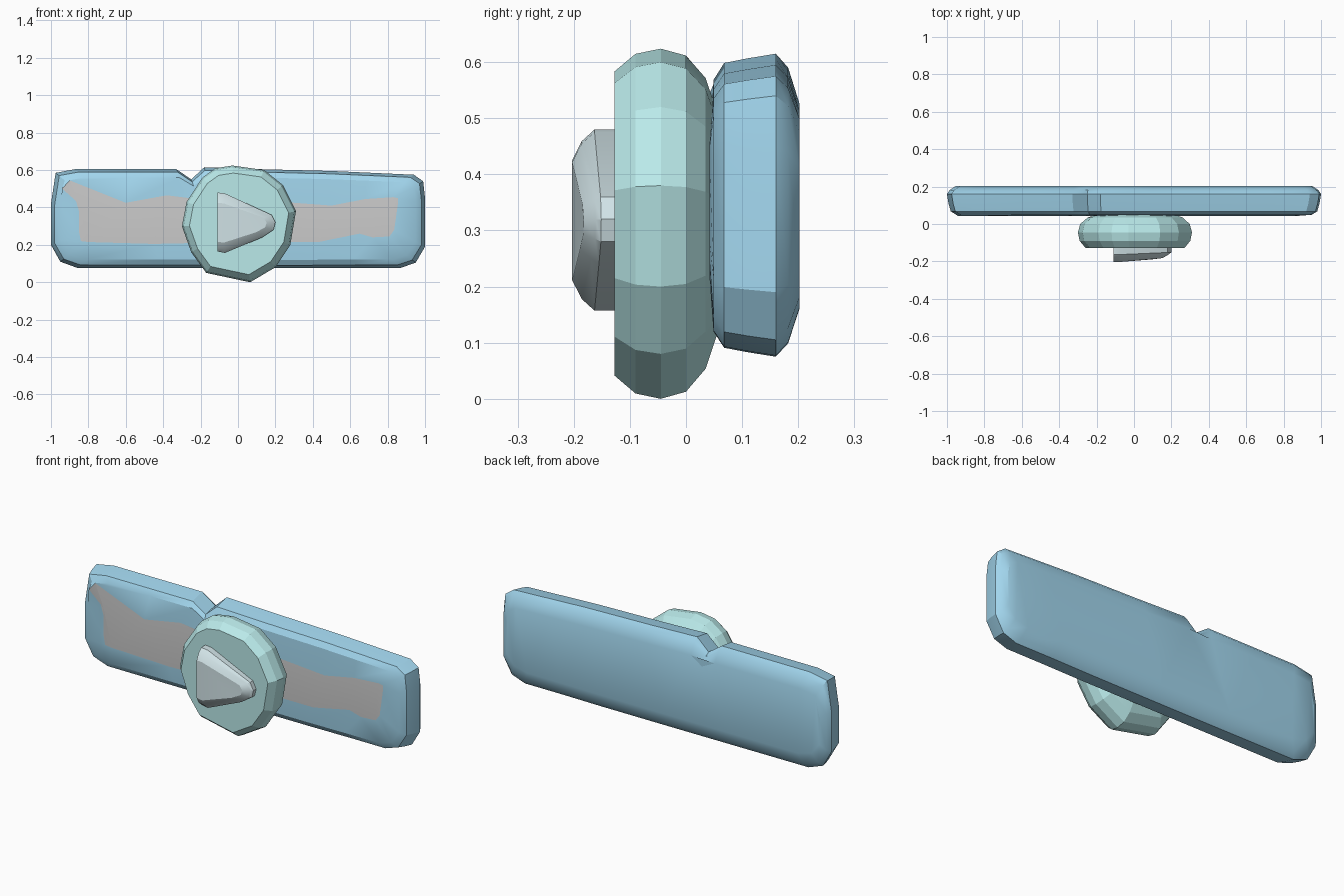
import bpy, bmesh


def material(name, rgb):
    m = bpy.data.materials.new(name)
    m.diffuse_color = (*rgb, 1)
    return m


def loft(name, rings, mats, angle=0.4):
    """Skin a stack of matching rings running front to back, and cap both ends."""
    bm = bmesh.new()
    loops = [[bm.verts.new(p) for p in ring] for ring in rings]
    n = len(loops[0])
    for a, b in zip(loops, loops[1:]):
        for i in range(n):
            j = (i + 1) % n
            bm.faces.new((a[i], a[j], b[j], b[i]))
    front = bm.faces.new(loops[0])
    bm.faces.new(loops[-1])
    front.material_index = len(mats) - 1
    bmesh.ops.triangulate(bm, faces=[f for f in bm.faces if len(f.verts) > 4])
    bmesh.ops.recalc_face_normals(bm, faces=bm.faces)
    me = bpy.data.meshes.new(name)
    bm.to_mesh(me)
    bm.free()
    ob = bpy.data.objects.new(name, me)
    bpy.context.collection.objects.link(ob)
    for m in mats:
        me.materials.append(m)
    bpy.ops.object.select_all(action='DESELECT')
    ob.select_set(True)
    bpy.context.view_layer.objects.active = ob
    bpy.ops.object.shade_smooth_by_angle(angle=angle)
    return ob


def ring(outline, y, centre, sx, sz):
    cx, cz = centre
    return [(cx + (x - cx) * sx, y, cz + (z - cz) * sz) for x, z in outline]


blue = material("bar_blue", (0.36, 0.67, 0.85))
grey = material("panel_grey", (0.7, 0.7, 0.7))
teal = material("disc_teal", (0.49, 0.82, 0.82))
pale = material("arrow_pale", (0.64, 0.77, 0.8))

# Long bar: notched outline, with a wavy grey panel as its front face
bar = [(-0.86, 0.077), (-0.95, 0.11), (-1.0, 0.2), (-1.0, 0.42), (-0.975, 0.585),
       (-0.87, 0.605), (-0.6, 0.605), (-0.33, 0.605), (-0.25, 0.55), (-0.18, 0.615),
       (0.1, 0.605), (0.5, 0.595), (0.72, 0.585), (0.94, 0.575), (0.99, 0.54),
       (1.0, 0.45), (1.0, 0.19), (0.95, 0.105), (0.87, 0.077), (0.65, 0.077),
       (0.4, 0.075), (0.0, 0.075), (-0.45, 0.076)]
panel = [(-0.8, 0.215), (-0.84, 0.22), (-0.85, 0.27), (-0.85, 0.42), (-0.94, 0.5),
         (-0.9, 0.545), (-0.6, 0.425), (-0.38, 0.465), (-0.25, 0.44), (-0.18, 0.44),
         (0.1, 0.44), (0.5, 0.41), (0.68, 0.445), (0.83, 0.455), (0.855, 0.45),
         (0.855, 0.42), (0.835, 0.28), (0.81, 0.245), (0.72, 0.24), (0.65, 0.26),
         (0.43, 0.215), (0.0, 0.215), (-0.45, 0.205)]
mid = (0, 0.34)
bar_rings = [[(x, 0.042, z) for x, z in panel]]
for y, sx, sz in [(0.049, 0.95, 0.83), (0.068, 0.98, 0.94), (0.11, 0.992, 0.97),
                  (0.16, 1, 1), (0.182, 0.985, 0.91), (0.202, 0.955, 0.68)]:
    bar_rings.append(ring(bar, y, mid, sx, sz))
loft("long_bar", bar_rings, [blue, grey], 0.5)

# Faceted disc in front of the bar
disc = [(-0.03, 0.624), (0.14, 0.6), (0.24, 0.52), (0.31, 0.38), (0.28, 0.2),
        (0.2, 0.08), (0.065, 0.0), (-0.17, 0.05), (-0.25, 0.16), (-0.3, 0.3),
        (-0.275, 0.43), (-0.19, 0.56), (-0.12, 0.61)]
loft("faceted_disc", [ring(disc, y, (0.01, 0.315), s, s) for y, s in
     [(-0.127, 0.87), (-0.09, 0.97), (-0.045, 1), (0.0, 0.96),
      (0.035, 0.83), (0.057, 0.62)]], [teal], 0.2)

# Raised triangular pointer, thinner toward its tip
arrow = [(-0.11, 0.48), (-0.07, 0.475), (0.18, 0.36), (0.2, 0.32), (0.19, 0.28),
         (0.13, 0.24), (-0.07, 0.157), (-0.11, 0.165)]
arrow_rings = []
for y, sx, sz, taper in [(-0.203, 0.85, 0.66, 0.12), (-0.186, 0.96, 0.87, 0.12),
                         (-0.163, 1, 1, 0.0), (-0.126, 1, 1, 0.0)]:
    pts = ring(arrow, y, (-0.11, 0.318), sx, sz)
    arrow_rings.append([(x, y + taper * max(0, x + 0.02), z) for x, y, z in pts])
for i, p in enumerate(arrow_rings[2]):
    x, y, z = p
    arrow_rings[2][i] = (x, y + 0.06 * max(0, x), z)
loft("triangle_pointer", arrow_rings, [pale], 0.4)
